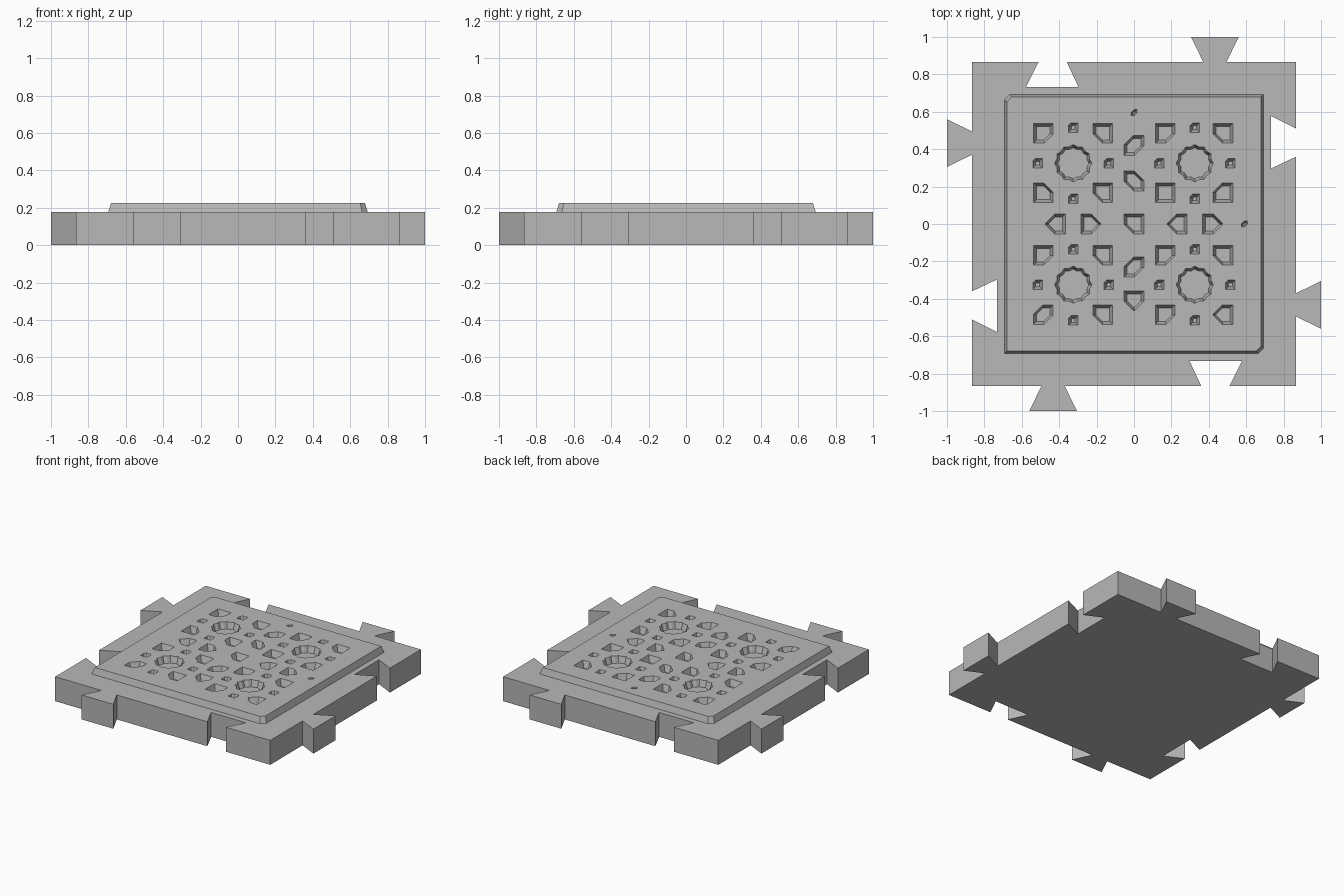
import bpy
import bmesh
from math import cos, sin, pi

cube = bpy.data.objects.get("Cube")
if cube:
    bpy.data.objects.remove(cube, do_unlink=True)

BASE_TOP, PLATE_TOP = 0.178, 0.224

grey = bpy.data.materials.new("plain_grey")
grey.use_nodes = True
colour = (0.48, 0.48, 0.48, 1)
grey.diffuse_color = colour
grey.node_tree.nodes["Principled BSDF"].inputs["Base Color"].default_value = colour


def finish(bm, name):
    mesh = bpy.data.meshes.new(name)
    bm.to_mesh(mesh)
    bm.free()
    mesh.materials.append(grey)
    obj = bpy.data.objects.new(name, mesh)
    bpy.context.collection.objects.link(obj)


def clipped_square(half, cuts, cut):
    """Counter-clockwise square with the named corners cut off."""
    points = []
    for corner, sx, sy in (("ne", 1, 1), ("nw", -1, 1), ("sw", -1, -1), ("se", 1, -1)):
        if corner not in cuts.split():
            points.append((sx * half, sy * half))
            continue
        pair = [(sx * half, sy * (half - cut)), (sx * (half - cut), sy * half)]
        points += pair if sx * sy > 0 else pair[::-1]
    return points


def ragged_circle(radius, steps=24):
    """Rough circle with stepped edge."""
    return [(radius * (1 - 0.1 * (i % 2)) * cos(2 * pi * i / steps),
             radius * (1 - 0.1 * (i % 2)) * sin(2 * pi * i / steps))
            for i in range(steps)]


# Interlocking base: one edge with a socket and a dovetail tab, turned four times
edge = [(0.867, 0.867), (0.495, 0.867), (0.56, 1), (0.305, 1), (0.37, 0.867),
        (-0.36, 0.867), (-0.297, 0.733), (-0.577, 0.733), (-0.51, 0.867)]
outline = []
for turn in range(4):
    outline += edge
    edge = [(-y, x) for x, y in edge]
bm = bmesh.new()
bottom = bm.faces.new([bm.verts.new((x, y, 0)) for x, y in outline])
top = bmesh.ops.extrude_face_region(bm, geom=[bottom])["geom"]
bmesh.ops.translate(bm, vec=(0, 0, BASE_TOP),
                    verts=[v for v in top if isinstance(v, bmesh.types.BMVert)])
bmesh.ops.recalc_face_normals(bm, faces=bm.faces)
finish(bm, "interlocking_base")

# Hole layout: centre and outline of each
holes = []
for x in (-0.325, 0.325):
    for y in (-0.325, 0.325):
        holes.append((x, y, ragged_circle(0.1), 0.1))
        for dx, dy in ((0.19, 0), (-0.19, 0), (0, 0.19), (0, -0.19)):
            holes.append((x + dx, y + dy, clipped_square(0.026, "nw", 0.015), 0.026))

grid = [["se", "sw", "se", "sw"], ["ne", "sw", "", "nw"],
        ["se", "sw", "se", "sw"], ["nw se", "sw", "se", "nw sw"]]
steps = (-0.485, -0.167, 0.167, 0.475)
for row, y in zip(grid, (0.485, 0.167, -0.167, -0.485)):
    for cuts, x in zip(row, steps):
        holes.append((x, y, clipped_square(0.053, cuts, 0.05), 0.053))

cross = [(0, 0.42, "nw se"), (0, 0.23, "ne sw"), (0, 0, "sw"), (0, -0.23, "nw se"),
         (0, -0.41, "sw se"), (-0.42, 0, "nw sw"), (-0.23, 0, "ne se"),
         (0.23, 0, "nw sw"), (0.42, 0, "ne se")]
for x, y, cuts in cross:
    holes.append((x, y, clipped_square(0.053, cuts, 0.05), 0.053))
for x, y in ((0, 0.595), (0.59, 0)):
    holes.append((x, y, clipped_square(0.016, "nw se", 0.016), 0.016))

# Raised plate: sloped rim, perforated top, tapering hole walls
bm = bmesh.new()
top_edges = []


def sloped_wall(upper, lower, inward):
    high = [bm.verts.new((x, y, PLATE_TOP)) for x, y in upper]
    low = [bm.verts.new((x, y, BASE_TOP)) for x, y in lower]
    for i in range(len(high)):
        j = (i + 1) % len(high)
        quad = [low[i], low[j], high[j], high[i]]
        face = bm.faces.new(quad[::-1] if inward else quad)
        top_edges.append(next(e for e in face.edges if set(e.verts) == {high[i], high[j]}))


sloped_wall(clipped_square(0.679, "nw se", 0.025),
            clipped_square(0.693, "nw se", 0.03), False)
for cx, cy, shape, size in holes:
    taper = 1 - min(0.016, size * 0.6) / size
    sloped_wall([(cx + x, cy + y) for x, y in shape],
                [(cx + x * taper, cy + y * taper) for x, y in shape], True)
filled = bmesh.ops.triangle_fill(bm, edges=top_edges, use_beauty=True, normal=(0, 0, 1))
for item in filled["geom"]:
    if isinstance(item, bmesh.types.BMFace):
        item.normal_update()
        if item.normal.z < 0:
            item.normal_flip()
finish(bm, "perforated_plate")
